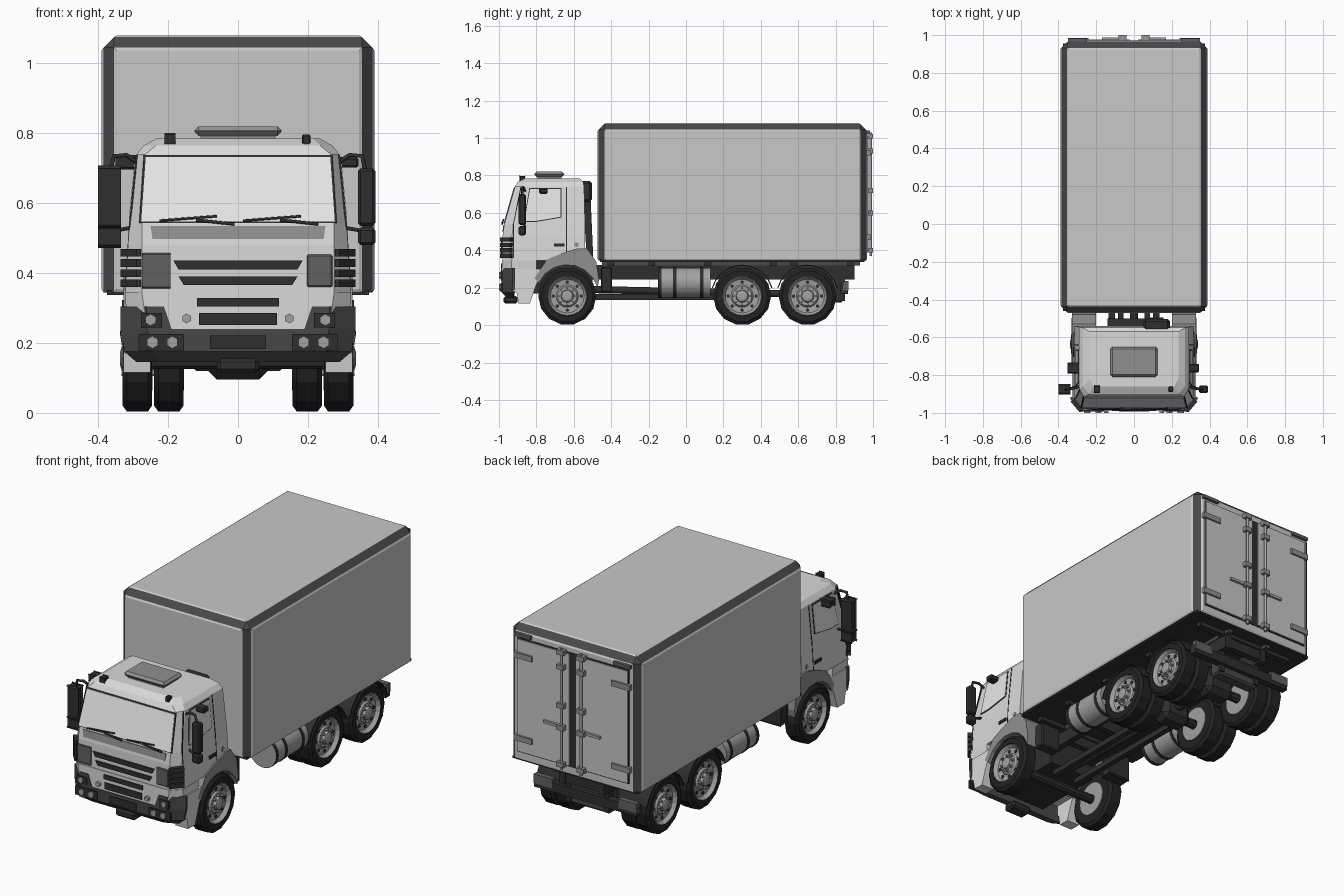
import bpy, bmesh, math
from mathutils import Matrix, Vector

if "Cube" in bpy.data.objects:
    bpy.data.objects.remove(bpy.data.objects["Cube"])


def mat(name, v):
    m = bpy.data.materials.new(name)
    m.diffuse_color = (v, v, v, 1)
    m.use_nodes = True
    m.node_tree.nodes["Principled BSDF"].inputs["Base Color"].default_value = m.diffuse_color
    return m


WHITE, CARGO, EDGE = mat("cab_white", .70), mat("cargo_grey", .58), mat("edge_dark_grey", .065)
BLACK, TYRE, MID = mat("black_plastic", .028), mat("tyre_black", .016), mat("mid_grey", .28)
STEEL, GLASS, LAMP = mat("steel", .36), mat("pale_glass", .80), mat("lamp_grey", .12)


def finish(name, bm, m, smooth=False):
    bmesh.ops.recalc_face_normals(bm, faces=bm.faces)
    me = bpy.data.meshes.new(name)
    bm.to_mesh(me)
    bm.free()
    for k in (m if isinstance(m, list) else [m]):
        me.materials.append(k)
    ob = bpy.data.objects.new(name, me)
    bpy.context.collection.objects.link(ob)
    if smooth:
        bpy.context.view_layer.objects.active = ob
        ob.select_set(True)
        bpy.ops.object.shade_smooth_by_angle(angle=math.radians(35))
        ob.select_set(False)
    return ob


def loft(name, rings, m, smooth=False):
    bm = bmesh.new()
    vs = [[bm.verts.new(p) for p in r] for r in rings]
    n = len(rings[0])
    for a, b in zip(vs, vs[1:]):
        for i in range(n):
            bm.faces.new((a[i], a[(i + 1) % n], b[(i + 1) % n], b[i]))
    bm.faces.new(vs[0])
    bm.faces.new(vs[-1])
    return finish(name, bm, m, smooth)


def box(name, x0, x1, y0, y1, z0, z1, m, bev=0):
    bm = bmesh.new()
    bmesh.ops.create_cube(bm, size=1)
    for v in bm.verts:
        v.co = Vector(((x0 + x1) / 2 + v.co.x * (x1 - x0), (y0 + y1) / 2 + v.co.y * (y1 - y0),
                       (z0 + z1) / 2 + v.co.z * (z1 - z0)))
    if bev:
        bmesh.ops.bevel(bm, geom=bm.edges[:], offset=bev, segments=1, affect='EDGES')
    return finish(name, bm, m)


def pair(name, x0, x1, *a):
    for s, side in ((1, "right"), (-1, "left")):
        box(f"{name}_{side}", s * x0, s * x1, *a)


def prism(name, pts, x0, x1, m):      # (y, z) profile extruded along x
    return loft(name, [[(x, y, z) for y, z in pts] for x in (x0, x1)], m)


def cyl(name, c, r, h, axis, n, m, smooth=False):
    bm = bmesh.new()
    rot = {'X': Matrix.Rotation(math.pi / 2, 4, 'Y'), 'Y': Matrix.Rotation(math.pi / 2, 4, 'X'),
           'Z': Matrix()}[axis]
    bmesh.ops.create_cone(bm, cap_ends=True, segments=n, radius1=r, radius2=r, depth=h,
                          matrix=Matrix.Translation(c) @ rot)
    return finish(name, bm, m, smooth)


def tube(name, pts, r, m):
    cu = bpy.data.curves.new(name, 'CURVE')
    cu.dimensions, cu.bevel_depth, cu.bevel_resolution, cu.use_fill_caps = '3D', r, 1, True
    sp = cu.splines.new('POLY')
    sp.points.add(len(pts) - 1)
    for p, q in zip(sp.points, pts):
        p.co = (*q, 1)
    cu.materials.append(m)
    bpy.context.collection.objects.link(bpy.data.objects.new(name, cu))


def plan(z, yf, wf, w, c, yb):        # horizontal section with cut front corners
    return [(-wf, yf, z), (wf, yf, z), (w, yf + c, z), (w, yb, z), (-w, yb, z), (-w, yf + c, z)]


# cargo box: dark chamfered edges, raised light panels, dark floor
bm = bmesh.new()
bmesh.ops.create_cube(bm, size=1)
for v in bm.verts:
    v.co = Vector((v.co.x * .77, .248 + v.co.y * 1.43, .71 + v.co.z * .73))
bmesh.ops.bevel(bm, geom=[e for e in bm.edges if sum(v.co.z for v in e.verts) > 1],
                offset=.03, segments=1, affect='EDGES')
bm.normal_update()
panels = []
for f in bm.faces:
    flat = max(abs(k) for k in f.normal) > .99
    f.material_index = 0 if flat and f.normal.z > -.5 else 1
    if f.material_index == 0:
        panels.append(f)
bmesh.ops.inset_individual(bm, faces=panels, thickness=.012, depth=.005)
finish("cargo_box", bm, [CARGO, EDGE])
box("cargo_floor", -.375, .375, -.46, .955, .338, .35, BLACK)

# rear doors with hinges, locking rods and marker lamps
box("door_seal", -.337, .337, .96, .971, .39, 1.012, BLACK)
pair("rear_door", .02, .33, .965, .976, .397, 1.005, CARGO)
pair("marker_lamp", .25, .35, .965, .983, 1.022, 1.04, LAMP)
for s in (1, -1):
    tube("locking_rod", [(s * .06, .987, .37), (s * .06, .987, 1.03)], .008, STEEL)
    for z in (.40, .60, .72, .93, 1.01):
        box("rod_bracket", s * .04, s * .082, .97, 1.0, z - .013, z + .013, MID)
    for z in (.47, .92):
        box("door_hinge", s * .24, s * .35, .965, .986, z - .015, z + .015, MID)
    box("lock_handle", s * .06, s * .17, .975, .988, .595, .61, STEEL)

# cab shell
SEC = [(.345, -.98, .275, .322, .05, -.54), (.48, -.98, .275, .315, .05, -.54),
       (.54, -.972, .275, .31, .05, -.54), (.74, -.915, .265, .29, .045, -.545),
       (.765, -.90, .235, .27, .04, -.55), (.785, -.86, .215, .235, .04, -.57)]
loft("cab", [plan(*s) for s in SEC], WHITE)
loft("cab_nose", [plan(.235, -.984, .26, .315, .05, -.8), plan(.345, -.984, .275, .324, .05, -.8)], WHITE)


def at(z, k):                          # cab section value at height z
    for a, b in zip(SEC, SEC[1:]):
        if z <= b[0]:
            t = max(0, (z - a[0]) / (b[0] - a[0]))
            return a[k] + (b[k] - a[k]) * t


def front(name, pts, off, m):          # thin plate on the cab front
    loft(name, [[(x, at(z, 1) - d, z) for x, z in pts] for d in (-.003, off)], m)


def flank(name, pts, off, m):          # thin plates on both cab sides
    for s in (1, -1):
        loft(name, [[(s * (at(z, 3) + d), y, z) for y, z in pts] for d in (-.003, off)], m)


def trap(a, b, z0, z1):
    return [(-a, z0), (a, z0), (b, z1), (-b, z1)]


# windscreen, cowl band, grille
front("windscreen_seal", trap(.283, .27, .543, .738), .002, BLACK)
front("windscreen", trap(.277, .264, .548, .732), .005, GLASS)
front("cowl_band", trap(.245, .25, .497, .535), .004, MID)
front("grille_slot_upper", trap(.17, .185, .41, .436), .006, BLACK)
front("grille_slot_lower", trap(.155, .17, .366, .39), .006, BLACK)
box("nose_slot_upper", -.117, .117, -.99, -.98, .305, .329, BLACK)
box("nose_slot_lower", -.112, .112, -.99, -.98, .252, .286, BLACK)
pair("corner_panel", .197, .27, -.988, -.97, .36, .453, LAMP, .004)
for s in (1, -1):
    for i in range(4):
        z = .36 + i * .029
        pts = [(s * .278, -.994), (s * .29, -.994), (s * .336, -.94), (s * .316, -.925), (s * .28, -.97)]
        loft("corner_vent", [[(x, y, h) for x, y in pts] for h in (z, z + .022)], BLACK)
    # wipers
    for (xa, za), (xb, zb), r in (((-.01, .54), (-.12, .552), .005), ((-.225, .55), (-.06, .563), .004)):
        shift = 0 if s < 0 else .24
        tube("wiper", [(xa + shift, at(za, 1) - .011, za), (xb + shift, at(zb, 1) - .011, zb)], r, BLACK)
    # mirrors and arms
    box("main_mirror", s * .343, s * .393, -.895, -.855, .535, .70, BLACK, .008)
    box("wide_mirror", s * .343, s * .393, -.895, -.855, .48, .53, BLACK, .008)
    tube("mirror_arm_upper", [(s * .285, -.86, .715), (s * .32, -.87, .738), (s * .355, -.875, .735),
                              (s * .365, -.875, .69)], .007, BLACK)
    tube("mirror_arm_lower", [(s * .305, -.86, .53), (s * .35, -.875, .522)], .006, BLACK)
    box("kerb_mirror", s * .285, s * .345, -.785, -.74, .702, .732, BLACK, .006)
    box("roof_lamp", s * .183, s * .207, -.89, -.86, .76, .797, BLACK, .004)
    cyl("filler_cap", (s * .314, -.585, .43), .012, .012, 'X', 10, MID)
    box("door_handle", s * .305, s * .324, -.705, -.65, .42, .436, BLACK)

# side windows and door seams
win = [(-.868, .552), (-.80, .552), (-.665, .575), (-.665, .732), (-.838, .732)]
flank("side_window_seal", win, .002, BLACK)
flank("side_window", [(-.766 + (y + .766) * .95, .642 + (z - .642) * .94) for y, z in win], .004, GLASS)
for y in (-.925, -.642):
    flank("door_seam_lower", [(y, .36), (y + .005, .36), (y + .005, .54), (y, .54)], .002, BLACK)
    t = .04 if y < -.9 else 0
    flank("door_seam_upper", [(y, .54), (y + .005, .54), (y + t + .005, .738), (y + t, .738)], .002, BLACK)

# roof hatch and air intake
box("hatch_base", -.107, .107, -.795, -.665, .775, .80, MID)
box("hatch_lid", -.125, .125, -.81, -.65, .793, .82, MID, .012)
box("intake_head", .05, .19, -.57, -.503, .66, .77, BLACK, .012)
prism("intake_pipe", [(-.55, .68), (-.51, .68), (-.495, .34), (-.53, .34)], .085, .155, BLACK)

# bumper, lamps, steps
loft("bumper", [plan(.145, -.955, .22, .29, .03, -.92), plan(.175, -.985, .25, .325, .055, -.915),
                plan(.24, -.988, .26, .336, .06, -.915)], EDGE)
box("number_plate", -.08, .08, -.993, -.98, .183, .222, BLACK)
box("tow_point", -.06, .06, -.975, -.9, .115, .155, BLACK, .01)
for s in (1, -1):
    loft("bumper_corner", [[(s * x, y, z) for x, y in ((a, -.988), (.262, -.988), (.336, -.928), (.336, -.915),
                                                      (a, -.915))] for a, z in ((.19, .24), (.212, .305))], EDGE)
    box("lamp_cluster", s * .155, s * .285, -.993, -.98, .178, .226, BLACK)
    box("upper_lamp_plate", s * .218, s * .278, -.993, -.98, .245, .286, BLACK)
    for x, z, r in ((.188, .202, .018), (.245, .202, .018), (.25, .266, .017), (.147, .27, .014)):
        cyl("lamp", (s * x, -.992, z), r, .016, 'Y', 6, STEEL)
    prism("cab_step", [(-.925, .30), (-.925, .19), (-.905, .17), (-.895, .115), (-.835, .115), (-.81, .19),
                       (-.79, .24), (-.765, .30)], s * .25, s * .327, WHITE)
    # front wheel arch
    arc = [(-.635 - .168 * math.cos(a), .155 + .168 * math.sin(a))
           for a in (math.radians(d) for d in range(165, 24, -20))]
    prism("front_fender", [(-.81, .25), (-.745, .35), (-.66, .385), (-.58, .41), (-.53, .41), (-.48, .34),
                           (-.465, .24)] + arc, s * .20, s * .328, MID)
    # rear mudguards
    for y0 in (.30, .65):
        rim = [[(y0 + r * math.cos(math.radians(d)), .155 + r * math.sin(math.radians(d)))
                for d in range(15, 166, 15)] for r in (.162, .168)]
        prism("rear_mudguard", rim[0] + rim[1][::-1], s * .155, s * .332, BLACK)
    # fuel tank and straps
    cyl("fuel_tank", (s * .255, -.01, .228), .08, .28, 'Y', 20, STEEL, True)
    for y in (-.14, -.06, .085):
        cyl("tank_strap", (s * .255, y, .228), .083, .018, 'Y', 20, BLACK, True)
    box("side_box", s * .17, s * .29, -.455, -.395, .175, .31, BLACK, .006)
    box("chassis_rail", s * .10, s * .135, -.9, .90, .245, .32, BLACK)
    box("lower_rail", s * .055, s * .085, -.55, .3, .135, .165, BLACK)
    box("tail_lamp", s * .20, s * .31, .84, .868, .185, .235, LAMP)
    box("underrun_bracket", s * .10, s * .13, .80, .85, .13, .26, BLACK)
    box("box_sill", s * .11, s * .14, -.45, .93, .318, .34, EDGE)

# chassis cross members, engine, axles, rear bar
box("engine_block", -.14, .14, -.9, -.5, .17, .345, BLACK)
for y in (-.42, -.2, .1, .45, .56, .86):
    box("cross_member", -.3, .3, y, y + .035, .315, .34, BLACK)
    box("frame_brace", -.12, .12, y, y + .035, .255, .31, BLACK)
tube("drive_shaft", [(0, -.5, .19), (0, .65, .165)], .022, BLACK)
for y in (-.635, .30, .65):
    cyl("axle", (0, y, .15), .026, .5, 'X', 10, BLACK)
for y in (.30, .65):
    box("differential", -.09, .09, y - .06, y + .06, .095, .22, BLACK, .03)
box("underrun_bar", -.31, .31, .825, .865, .165, .215, BLACK)
box("tow_box", -.13, .13, .77, .84, .12, .25, EDGE, .01)


# wheels
def lathe(bm, prof, n):
    rings = [[bm.verts.new((x, r * math.cos(2 * math.pi * i / n), r * math.sin(2 * math.pi * i / n)))
              for i in range(n)] for x, r in prof]
    for a, b in zip(rings, rings[1:]):
        for i in range(n):
            bm.faces.new((a[i], a[(i + 1) % n], b[(i + 1) % n], b[i]))
    bm.faces.new(rings[0])
    bm.faces.new(rings[-1])


def studs(bm, count, ring, r, x, depth, n):
    for i in range(count):
        a = 2 * math.pi * i / count
        bmesh.ops.create_cone(bm, cap_ends=True, segments=n, radius1=r, radius2=r, depth=depth,
                              matrix=Matrix.Translation((x, ring * math.cos(a), ring * math.sin(a)))
                              @ Matrix.Rotation(math.pi / 2, 4, 'Y'))


def wheel(x, y, s):
    t, rim, hole = bmesh.new(), bmesh.new(), bmesh.new()
    lathe(t, [(-.042, .095), (-.042, .138), (-.03, .155), (.03, .155), (.042, .138), (.042, .108), (.01, .10)], 14)
    lathe(rim, [(-.044, .09), (.036, .109), (.043, .103), (.024, .09), (.02, .06), (.03, .052),
                (.03, .034), (.046, .03), (.05, .018)], 20)
    studs(rim, 8, .044, .006, .036, .02, 6)
    studs(hole, 8, .075, .0095, .022, .008, 8)
    for nm, b, m in (("tyre", t, TYRE), ("wheel_rim", rim, STEEL), ("rim_holes", hole, BLACK)):
        ob = finish(nm, b, m)
        ob.location = (s * x, y, .155)
        ob.rotation_euler = (0, 0, 0 if s > 0 else math.pi)


for s in (1, -1):
    wheel(.288, -.635, s)
    for y in (.30, .65):
        wheel(.288, y, s)
        wheel(.198, y, s)
